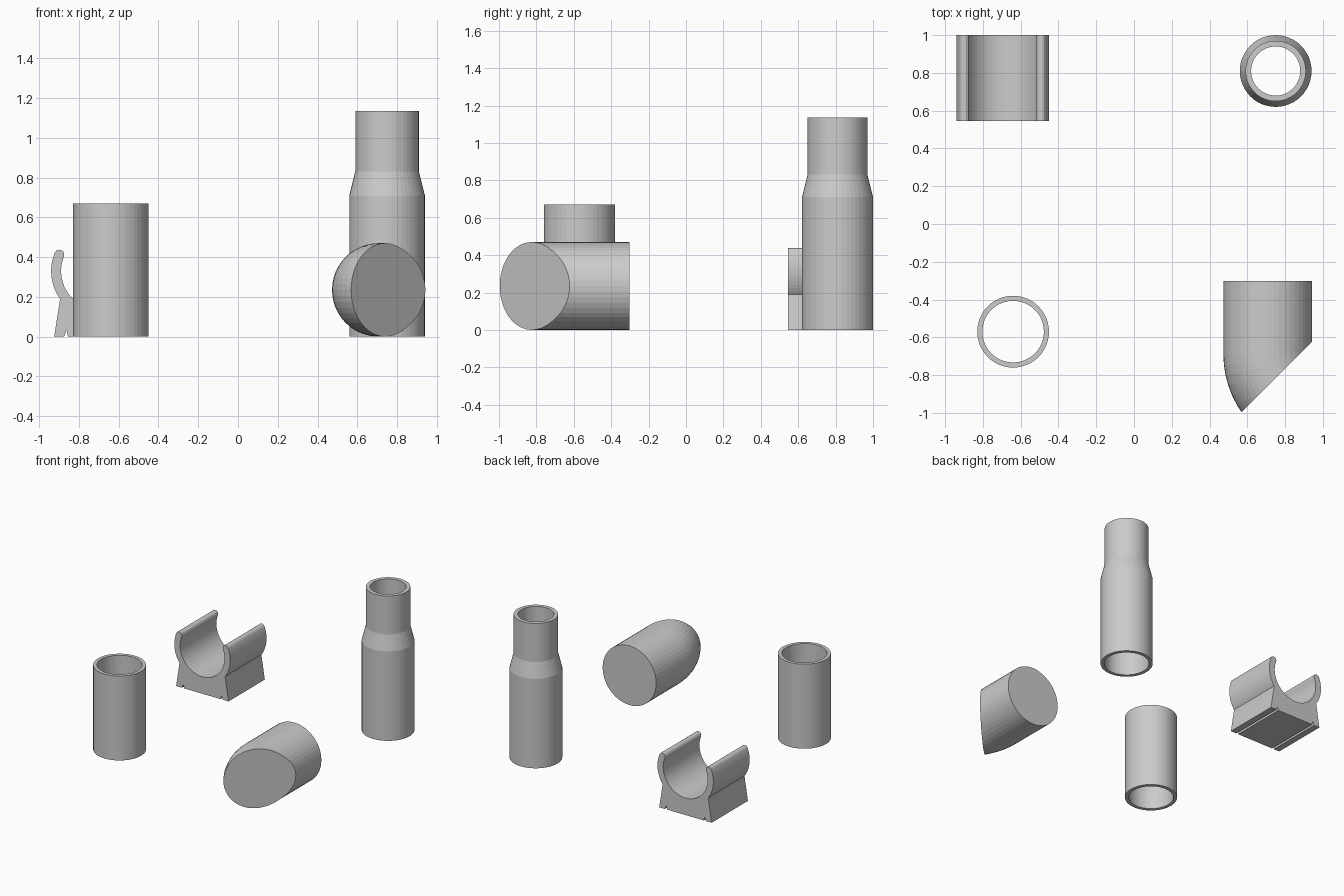
import bpy, bmesh
from math import sin, cos, pi, radians, atan2, hypot
from mathutils import Vector

if "Cube" in bpy.data.objects:
    bpy.data.objects.remove(bpy.data.objects["Cube"])

SEG = 48


def finish(bm, name):
    bmesh.ops.recalc_face_normals(bm, faces=bm.faces[:])
    me = bpy.data.meshes.new(name)
    bm.to_mesh(me)
    bm.free()
    ob = bpy.data.objects.new(name, me)
    bpy.context.collection.objects.link(ob)
    return ob


def add_ring(bm, centre, u, v, r):
    return [bm.verts.new(centre + r * (cos(a) * u + sin(a) * v))
            for a in (2 * pi * i / SEG for i in range(SEG))]


def skin(bm, rings):
    for a, b in zip(rings, rings[1:]):
        for i in range(SEG):
            j = (i + 1) % SEG
            bm.faces.new((a[i], a[j], b[j], b[i]))


def lathe(name, x, y, profile):
    """Revolve a closed (radius, z) profile around a vertical axis."""
    bm = bmesh.new()
    rings = [add_ring(bm, Vector((x, y, z)), Vector((1, 0, 0)), Vector((0, 1, 0)), r)
             for r, z in profile]
    skin(bm, rings + rings[:1])
    return finish(bm, name)


# Straight coupling sleeve
lathe("straight_sleeve", -0.64, -0.57,
      [(0.19, 0), (0.19, 0.67), (0.163, 0.67), (0.163, 0)])

# Reducer: wide socket, cone, narrow socket
lathe("reducer", 0.75, 0.81,
      [(0.19, 0), (0.19, 0.71), (0.16, 0.83), (0.16, 1.135),
       (0.13, 1.135), (0.13, 0.83), (0.163, 0.71), (0.163, 0)])


# Elbow: straight pipe running into a bend, cut off at 45 degrees
def elbow():
    bm = bmesh.new()
    pivot, bend, up = Vector((1.01, -0.69, 0.235)), 0.302, Vector((0, 0, 1))
    for r in (0.235, 0.195):
        out = Vector((-1, 0, 0))
        rings = [add_ring(bm, pivot + bend * out + Vector((0, 0.388, 0)), out, up, r)]
        for k in range(10):
            t = radians(6 * k)
            out = Vector((-cos(t), -sin(t), 0))
            rings.append(add_ring(bm, pivot + bend * out, out, up, r))
        skin(bm, rings)
    bmesh.ops.bisect_plane(bm, geom=bm.verts[:] + bm.edges[:] + bm.faces[:], dist=1e-5,
                           plane_co=(0.935, -0.63, 0), plane_no=(1, -1, 0),
                           clear_outer=True)
    rim = [e for e in bm.edges if e.is_boundary]
    back = [e for e in rim if all(v.co.y > -0.31 for v in e.verts)]
    front = [e for e in rim if e not in back]
    for loop in (back, front):
        bmesh.ops.bridge_loops(bm, edges=loop)
    return finish(bm, "mitred_elbow")


elbow()


# Pipe clip: half profile (x offset from centre, z), mirrored and extruded
def clip():
    cx, cz, ro, ri = -0.695, 0.33, 0.245, 0.195
    half = [(0, 0), (0.16, 0), (0.168, 0.03), (0.18, 0), (0.23, 0), (0.2, 0.19)]
    a0, a1 = atan2(-0.14, 0.2), radians(22)
    n = 12
    for i in range(1, n + 1):                      # outside of the arm
        a = a0 + (a1 - a0) * i / n
        half.append((ro * cos(a), cz + ro * sin(a)))
    rm, rt = (ro + ri) / 2, (ro - ri) / 2
    for i in range(1, 6):                          # rounded tip
        a = a1 + pi * i / 6
        half.append((rm * cos(a1) + rt * cos(a), cz + rm * sin(a1) + rt * sin(a)))
    for i in range(21):                            # cradle
        a = a1 + (-pi / 2 - a1) * i / 20
        half.append((ri * cos(a), cz + ri * sin(a)))
    outline = half + [(-x, z) for x, z in half[-2:0:-1]]
    bm = bmesh.new()
    face = bm.faces.new([bm.verts.new((cx + x, 0.545, z)) for x, z in outline])
    ext = bmesh.ops.extrude_face_region(bm, geom=[face], use_keep_orig=True)
    bmesh.ops.translate(bm, vec=(0, 0.455, 0),
                        verts=[g for g in ext["geom"] if isinstance(g, bmesh.types.BMVert)])
    return finish(bm, "pipe_clip")


clip()
